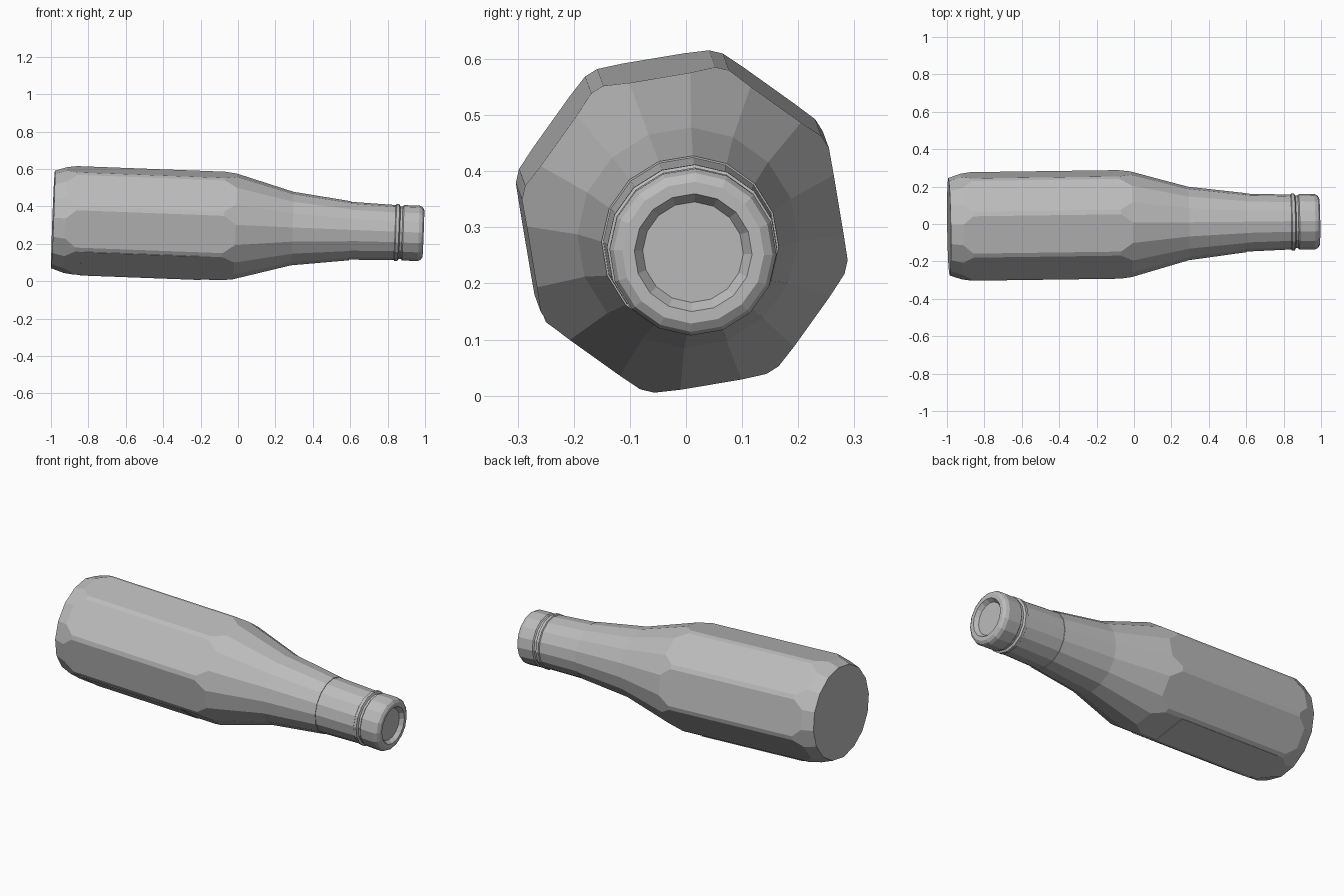
import bpy, bmesh
from math import cos, sin, pi, radians
from mathutils import Vector, Matrix

cube = bpy.data.objects.get("Cube")
if cube:
    bpy.data.objects.remove(cube, do_unlink=True)

grey = bpy.data.materials.new("plain grey")
grey.use_nodes = True
grey.diffuse_color = (0.5, 0.5, 0.5, 1)
grey.node_tree.nodes["Principled BSDF"].inputs["Base Color"].default_value = (0.5, 0.5, 0.5, 1)

SIDES = 16
CORNER = radians(32)          # direction of one body corner around the axis
FLAT = 0.2774                 # distance of the flats from the axis

# Lying pose: the long axis dips slightly towards the mouth
axis = Vector((1.98, 0.0275, -0.075)).normalized()
up = Vector((0, 0, 1))
side = up.cross(axis).normalized()
up = axis.cross(side)
pose = Matrix((axis, side, up)).transposed().to_4x4()
pose.translation = (0, -0.001, 0.2925)


def polar(s, r, a):
    return Vector((s, r * cos(a), r * sin(a)))


def finish(bm, name):
    bmesh.ops.recalc_face_normals(bm, faces=bm.faces)
    mesh = bpy.data.meshes.new(name)
    bm.to_mesh(mesh)
    bm.free()
    mesh.materials.append(grey)
    ob = bpy.data.objects.new(name, mesh)
    ob.matrix_world = pose
    bpy.context.collection.objects.link(ob)
    return ob


def lathe(profile):
    """Closed many-sided solid; radii are measured to the middle of the facets."""
    bm = bmesh.new()
    step = 2 * pi / SIDES
    rings = [[bm.verts.new(polar(s, r / cos(step / 2), CORNER + (k + 0.5) * step))
              for k in range(SIDES)] for s, r in profile]
    for a, b in zip(rings, rings[1:]):
        for k in range(SIDES):
            n = (k + 1) % SIDES
            bm.faces.new((a[k], a[n], b[n], b[k]))
    bm.faces.new(rings[0])
    bm.faces.new(rings[-1])
    return bm


# Body, shoulder and lower neck, with eight flats cut into the body
bm = lathe([(-0.99, 0.256), (-0.87, 0.295), (-0.08, 0.295), (0.29, 0.193), (0.6, 0.155)])
for k in range(8):
    normal = polar(0, 1, CORNER + (k + 0.5) * pi / 4)
    bmesh.ops.bisect_plane(bm, geom=bm.verts[:] + bm.edges[:] + bm.faces[:],
                           plane_co=normal * FLAT, plane_no=normal, clear_outer=True)
    bmesh.ops.holes_fill(bm, edges=[e for e in bm.edges if e.is_boundary], sides=0)
finish(bm, "bottle_body")

# Upper neck with its collar ring and groove
finish(lathe([(0.598, 0.152), (0.838, 0.144), (0.842, 0.149), (0.858, 0.149),
              (0.864, 0.138), (0.89, 0.138)]), "neck")

# Lip with a shallow tapered mouth
finish(lathe([(0.876, 0.138), (0.882, 0.145), (0.965, 0.146), (0.982, 0.139),
              (0.992, 0.124), (0.992, 0.103), (0.97, 0.088)]), "lip")

# Thin label wrapped over the two lowest flats
bm = bmesh.new()
rim = FLAT / cos(pi / 8)
corners = [CORNER - k * pi / 4 for k in (4, 3, 2)]
gap = radians(2.4)
angles = [corners[0] + gap, corners[1] - gap, corners[1] + gap, corners[2] - gap]
loops = []
for s in (-0.835, -0.19):
    outer = [bm.verts.new(polar(s, 0.2985, a)) for a in angles]
    inner = [bm.verts.new(polar(s, 0.2935, a)) for a in reversed(angles)]
    loops.append(outer + inner)
    bm.faces.new(loops[-1])
count = len(loops[0])
for k in range(count):
    n = (k + 1) % count
    bm.faces.new((loops[0][k], loops[0][n], loops[1][n], loops[1][k]))
finish(bm, "label")
